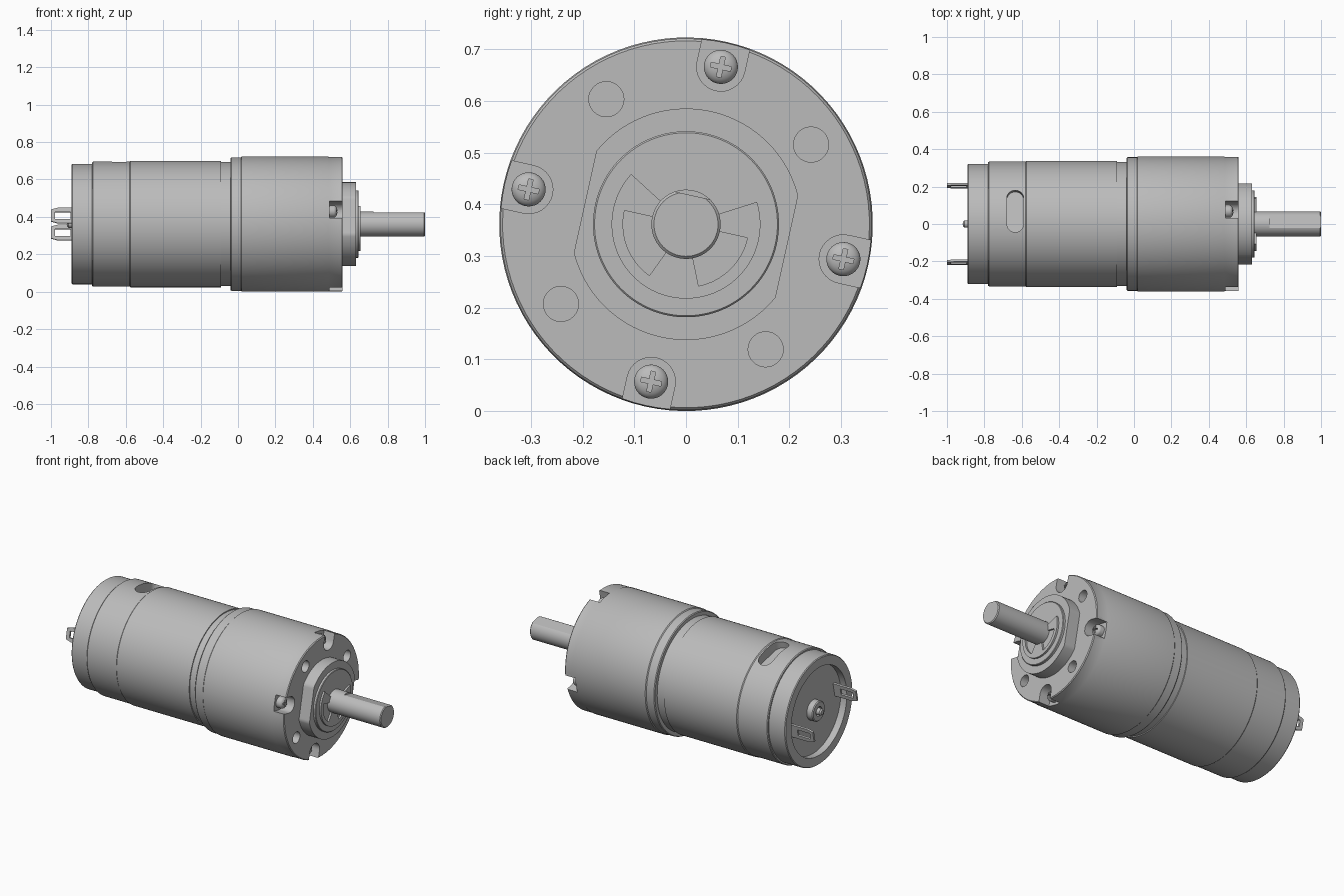
import bpy, bmesh, math
from math import sin, cos, radians, pi
from mathutils import Vector, Matrix

cube = bpy.data.objects.get("Cube")
if cube:
    bpy.data.objects.remove(cube, do_unlink=True)

RADIUS = 0.3615
# Everything is modelled round the x axis, then twisted and lifted into place
PLACE = Matrix.Translation((0, 0, RADIUS)) @ Matrix.Rotation(radians(-12.5), 4, 'X')

steel = bpy.data.materials.new("grey_steel")
steel.use_nodes = True
GREY = (0.5, 0.5, 0.5, 1)
steel.diffuse_color = GREY
steel.node_tree.nodes["Principled BSDF"].inputs["Base Color"].default_value = GREY


def finish(name, bm):
    bmesh.ops.recalc_face_normals(bm, faces=bm.faces)
    mesh = bpy.data.meshes.new(name)
    bm.to_mesh(mesh)
    bm.free()
    mesh.materials.append(steel)
    ob = bpy.data.objects.new(name, mesh)
    bpy.context.collection.objects.link(ob)
    ob.matrix_world = PLACE
    return ob


def lathe(name, profile, seg=96, y=0, z=0):
    """Revolve (x, r) points, from axis to axis, round a line along x."""
    bm = bmesh.new()
    rings = []
    for x, r in profile:
        n = 1 if r == 0 else seg
        rings.append([bm.verts.new((x, y + r * cos(2 * pi * i / seg),
                                    z + r * sin(2 * pi * i / seg))) for i in range(n)])
    for a, b in zip(rings, rings[1:]):
        for i in range(seg):
            j = (i + 1) % seg
            quad = [a[i % len(a)], a[j % len(a)], b[j % len(b)], b[i % len(b)]]
            bm.faces.new(list(dict.fromkeys(quad)))
    return finish(name, bm)


def prism(name, pts, along):
    """Extrude a flat outline along a vector."""
    bm = bmesh.new()
    face = bm.faces.new([bm.verts.new(p) for p in pts])
    out = bmesh.ops.extrude_face_region(bm, geom=[face], use_keep_orig=True)
    moved = [v for v in out["geom"] if isinstance(v, bmesh.types.BMVert)]
    bmesh.ops.translate(bm, verts=moved, vec=Vector(along))
    return finish(name, bm)


def box(name, x, y, z):
    return prism(name, [(x[0], y[0], z[0]), (x[1], y[0], z[0]),
                        (x[1], y[1], z[0]), (x[0], y[1], z[0])], (0, 0, z[1] - z[0]))


def arc(r, start, end, steps):
    angles = [radians(start + (end - start) * i / steps) for i in range(steps + 1)]
    return [(r * cos(a), r * sin(a)) for a in angles]


def cut(ob, cutters):
    bpy.context.view_layer.objects.active = ob
    for c in cutters:
        mod = ob.modifiers.new("cut", 'BOOLEAN')
        mod.operation, mod.solver, mod.object = 'DIFFERENCE', 'EXACT', c
        bpy.ops.object.modifier_apply(modifier=mod.name)
    for c in cutters:
        bpy.data.objects.remove(c, do_unlink=True)


def turn(ob, quarter, step=90):
    ob.matrix_world = PLACE @ Matrix.Rotation(radians(quarter * step), 4, 'X')
    return ob


parts = []

# Motor can with stepped sleeve and recessed rear cap
can = lathe("motor_can", [(-0.85, 0), (-0.85, 0.265), (-0.89, 0.265), (-0.89, 0.318),
                          (-0.885, 0.322), (-0.78, 0.322), (-0.78, 0.33), (-0.775, 0.334),
                          (-0.58, 0.334), (-0.575, 0.338), (-0.09, 0.338), (-0.09, 0.332),
                          (-0.03, 0.332), (-0.03, 0)])
stadium = [(x - 0.635, y + 0.07, 0.275) for x, y in arc(0.045, 0, 180, 12)]
stadium += [(x - 0.635, y - 0.07, 0.275) for x, y in arc(0.045, 180, 360, 12)]
cut(can, [prism("vent_cutter", stadium, (0, 0, 0.2))])
parts.append(can)

# Gearbox housing with screw pockets and mounting holes
gearbox = lathe("gearbox_housing", [(-0.04, 0), (-0.04, 0.353), (-0.035, 0.357), (0.015, 0.357),
                                    (0.02, RADIUS), (0.48, RADIUS), (0.485, 0.3595),
                                    (0.555, 0.3595), (0.56, 0.355), (0.56, 0)])
cutters = []
for k in range(4):
    pocket = [(0.49, y + 0.312, z) for y, z in arc(0.047, 90, 270, 16)]
    pocket += [(0.49, 0.45, -0.047), (0.49, 0.45, 0.047)]
    cutters.append(turn(prism("pocket_cutter", pocket, (0.2, 0, 0)), k))
    hole = lathe("hole_cutter", [(0.48, 0), (0.48, 0.034), (0.6, 0.034), (0.6, 0)], 32, y=0.287)
    cutters.append(turn(hole, k + 0.5))
cut(gearbox, cutters)
parts.append(gearbox)

# Domed cross-head screws
for k in range(4):
    dome = [(0.512 + 0.02 * sin(radians(a)), 0.033 * cos(radians(a))) for a in range(0, 90, 15)]
    screw = lathe("housing_screw", [(0.485, 0), (0.485, 0.033)] + dome + [(0.532, 0)], 32, y=0.312)
    cut(screw, [box("cross_cutter", (0.518, 0.6), (0.292, 0.332), (-0.0045, 0.0045)),
                box("cross_cutter", (0.518, 0.6), (0.3075, 0.3165), (-0.02, 0.02))])
    parts.append(turn(screw, k))

# Front boss with two flats, and the bushing on it
outline = [(0.55, max(-0.2, min(0.2, y)), z) for y, z in arc(0.224, 0, 357, 119)]
parts.append(prism("front_boss", outline, (0.08, 0, 0)))
parts.append(lathe("shaft_bushing", [(0.62, 0), (0.62, 0.18), (0.642, 0.18),
                                     (0.645, 0.177), (0.645, 0)]))

# Retaining clip: open ring with three inward tabs
clip = arc(0.144, 150, 390, 48)
for start, end, r in ((390, 360, 0.064), (360, 294, 0.122), (294, 247, 0.064),
                      (247, 180, 0.122), (180, 150, 0.064)):
    clip += arc(r, start, end, 10)
parts.append(prism("retaining_clip", [(0.64, y, z) for y, z in clip], (0.016, 0, 0)))

# Output shaft with a flat
shaft = lathe("output_shaft", [(0.6, 0), (0.6, 0.067), (0.995, 0.067), (1, 0.062), (1, 0)], 64)
cut(shaft, [box("flat_cutter", (0.725, 1.1), (-0.1, 0.1), (0.057, 0.2))])
parts.append(shaft)

# Rear bearing boss and shaft tip
parts.append(lathe("rear_bearing", [(-0.84, 0), (-0.84, 0.06), (-0.885, 0.06), (-0.89, 0.055),
                                    (-0.89, 0.028), (-0.87, 0.028), (-0.87, 0)], 48))
parts.append(lathe("rear_shaft_tip", [(-0.86, 0), (-0.86, 0.02), (-0.905, 0.02),
                                      (-0.913, 0.013), (-0.916, 0)], 32))

# Slotted solder terminals
for side, name in ((1, "left_terminal"), (-1, "right_terminal")):
    y = side * 0.21 - 0.006
    plate = [(-0.84, y, -0.042), (-0.84, y, 0.042), (-0.965, y, 0.042), (-1, y, 0.032),
             (-1, y, -0.032), (-0.965, y, -0.042)]
    terminal = prism(name, plate, (0, 0.012, 0))
    cut(terminal, [box("slot_cutter", (-0.978, -0.895), (y - 0.1, y + 0.1), (-0.019, 0.019))])
    parts.append(terminal)

# Smooth shading with crisp edges
bpy.ops.object.select_all(action='DESELECT')
for ob in parts:
    ob.select_set(True)
bpy.context.view_layer.objects.active = parts[0]
bpy.ops.object.shade_smooth_by_angle(angle=radians(30))
